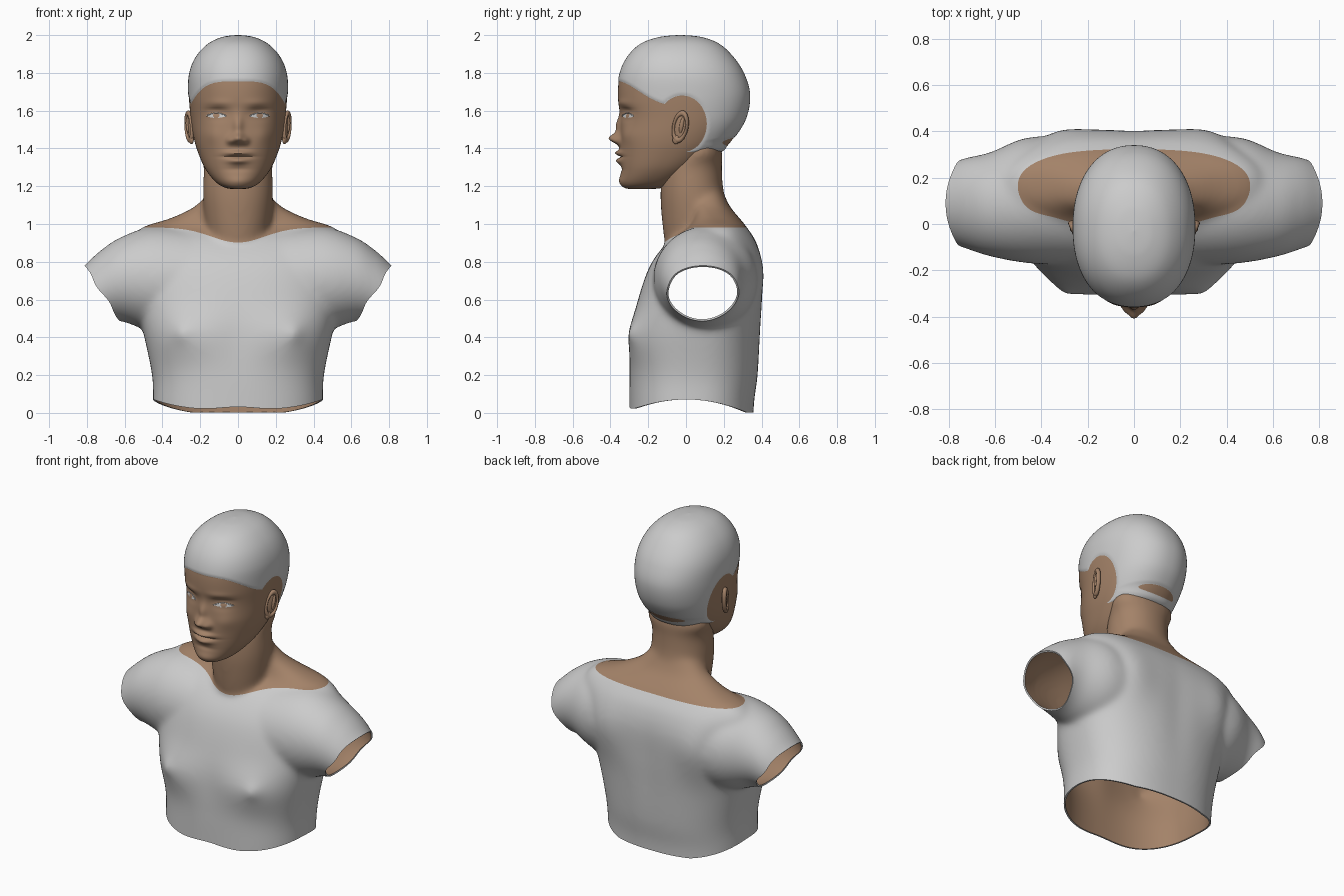
import bpy
import bmesh
from math import sin, cos, pi, exp, hypot
from mathutils import Matrix, Vector

cube = bpy.data.objects.get("Cube")
if cube:
    bpy.data.objects.remove(cube)


def material(name, rgb):
    m = bpy.data.materials.new(name)
    m.use_nodes = True
    m.diffuse_color = (*rgb, 1)
    node = next(n for n in m.node_tree.nodes if n.type == 'BSDF_PRINCIPLED')
    node.inputs["Base Color"].default_value = (*rgb, 1)
    node.inputs["Roughness"].default_value = 0.7
    return m


CLOTH = material("light grey cloth", (0.6, 0.6, 0.6))
SKIN = material("brown skin", (0.37, 0.225, 0.14))
EYE = material("eye white", (0.64, 0.64, 0.64))


def smooth_path(keys, steps):
    """Catmull-Rom interpolation through the key rows."""
    rows = [Vector(k) for k in keys]
    out = []
    for i in range(len(rows) - 1):
        p0, p1, p2 = rows[max(i - 1, 0)], rows[i], rows[i + 1]
        p3 = rows[min(i + 2, len(rows) - 1)]
        for s in range(steps):
            t = s / steps
            out.append(p1 + 0.5 * t * (p2 - p0 + t * (2 * p0 - 5 * p1 + 4 * p2 - p3
                                                      + t * (3 * (p1 - p2) + p3 - p0))))
    return out + [rows[-1]]


def spow(v, e):
    return abs(v) ** e * (1 if v > 0 else -1)


def loft(bm, keys, steps, sides, power, place, shape=None):
    """Skin superellipse rings; each key is (t, y low, y high, b low, b high)."""
    rings = []
    for t, y0, y1, b0, b1 in smooth_path(keys, steps):
        ring = []
        for k in range(sides):
            a = 2 * pi * k / sides
            y = (y0 + y1) / 2 + (y1 - y0) / 2 * spow(sin(a), 2 / power)
            b = (b0 + b1) / 2 + (b1 - b0) / 2 * spow(cos(a), 2 / power)
            co = Vector(place(t, y, b))
            if shape:
                co.y += shape(co, sin(a))
            ring.append(bm.verts.new(co))
        rings.append(ring)
    for r, q in zip(rings, rings[1:]):
        for k in range(sides):
            j = (k + 1) % sides
            bm.faces.new((r[k], r[j], q[j], q[k]))
    bm.faces.new(rings[0])
    bm.faces.new(rings[-1])


def upright(rows):
    return [(z, y0, y1, -w, w) for z, y0, y1, w in rows]


def vertical(t, y, b):
    return b, y, t


def bumps(specs, co):
    """Sum of soft mirrored bumps: (x, z, width, height, amount)."""
    return sum(m * exp(-((abs(co.x) - x) / w) ** 2 - ((co.z - z) / h) ** 2)
               for x, z, w, h, m in specs)


def cut(bm, field):
    """Split faces along the zero line of a field."""
    val = {v: field(v.co) or 1e-9 for v in bm.verts}
    new = set()
    for e in list(bm.edges):
        a, b = e.verts
        if val[a] * val[b] < 0:
            new.add(bmesh.utils.edge_split(e, a, val[a] / (val[a] - val[b]))[1])
    for f in list(bm.faces):
        hit = [v for v in f.verts if v in new]
        if len(hit) == 2:
            bmesh.utils.face_split(f, hit[0], hit[1])


def trim(bm, field):
    cut(bm, field)
    gone = [f for f in bm.faces if field(f.calc_center_median()) < 0]
    bmesh.ops.delete(bm, geom=gone, context='FACES')


def make_object(name, bm, mats):
    bmesh.ops.recalc_face_normals(bm, faces=bm.faces)
    me = bpy.data.meshes.new(name)
    bm.to_mesh(me)
    bm.free()
    ob = bpy.data.objects.new(name, me)
    bpy.context.collection.objects.link(ob)
    for m in mats:
        me.materials.append(m)
    return ob


def activate(ob):
    bpy.ops.object.select_all(action='DESELECT')
    ob.select_set(True)
    bpy.context.view_layer.objects.active = ob


def modify(ob, kind, **settings):
    activate(ob)
    mod = ob.modifiers.new(kind.lower(), kind)
    for key, value in settings.items():
        setattr(mod, key, value)
    bpy.ops.object.modifier_apply(modifier=mod.name)


# Torso, neck and sleeves, fused into one skin
TORSO = [(-0.1, -0.3, 0.355, 0.45), (0.05, -0.3, 0.36, 0.45), (0.2, -0.3, 0.38, 0.455),
         (0.42, -0.3, 0.395, 0.5), (0.6, -0.255, 0.405, 0.54), (0.78, -0.19, 0.405, 0.56),
         (0.9, -0.1, 0.375, 0.58), (0.98, 0.005, 0.325, 0.51), (1.03, 0.03, 0.285, 0.36),
         (1.09, 0.03, 0.235, 0.235), (1.17, 0.03, 0.195, 0.15)]
NECK = [(0.8, -0.09, 0.2, 0.13), (0.92, -0.115, 0.24, 0.16), (1.05, -0.13, 0.24, 0.18),
        (1.17, -0.135, 0.2, 0.185), (1.3, -0.12, 0.19, 0.182), (1.38, -0.05, 0.192, 0.2),
        (1.46, -0.03, 0.16, 0.17)]
SLEEVE = [(0.2, -0.18, 0.37, 0.4, 0.97), (0.45, -0.17, 0.375, 0.43, 0.985),
          (0.62, -0.14, 0.31, 0.485, 0.93), (0.73, -0.105, 0.285, 0.48, 0.858),
          (0.82, -0.075, 0.255, 0.44, 0.775), (0.97, -0.04, 0.23, 0.36, 0.64)]
CHEST = [(0.29, 0.41, 0.14, 0.12, 0.032), (0.3, 0.42, 0.04, 0.04, 0.02),
         (0, 0.4, 0.09, 0.15, -0.01)]
BLADES = [(0.34, 0.72, 0.14, 0.17, 0.035), (0, 0.6, 0.08, 0.3, -0.008)]


def torso_shape(co, side):
    return -bumps(CHEST, co) if side < -0.2 else bumps(BLADES, co) if side > 0.2 else 0


bm = bmesh.new()
loft(bm, upright(TORSO), 8, 96, 2.4, vertical, torso_shape)
loft(bm, upright(NECK), 8, 96, 2.1, vertical)
for s in (1, -1):
    loft(bm, SLEEVE, 8, 64, 2, lambda t, y, b: (s * t, y, b))
body = make_object("shirt_and_neck", bm, [CLOTH, SKIN])
modify(body, 'REMESH', mode='VOXEL', voxel_size=0.013)
modify(body, 'SMOOTH', factor=0.5, iterations=24)


def hem(p):
    front = 0.02 * exp(-(p.x / 0.15) ** 2) if p.y < 0 else 0
    return p.z - 0.068 * max(0, 1 - (p.y / 0.32) ** 2) - front - 0.003


def cuff(p):
    if abs(p.x) < 0.7 and (abs(p.x) < 0.55 or p.z < 0.4):
        return 1
    return 0.548 * (p.z - 0.49) - 0.836 * (abs(p.x) - 0.625) + 0.006 * sin(p.z * 40)


def neckline(p):
    dip = 0.08 * exp(-(p.x / 0.2) ** 2) if p.y < 0.1 else 0
    return p.z - 0.982 + dip


bm = bmesh.new()
bm.from_mesh(body.data)
trim(bm, hem)
trim(bm, cuff)
cut(bm, neckline)
for f in bm.faces:
    f.material_index = int(neckline(f.calc_center_median()) > 0)
bm.to_mesh(body.data)
bm.free()
modify(body, 'SOLIDIFY', thickness=0.01, offset=-1, material_offset=1)

# Head with face relief and close cap
HEAD = [(1.185, -0.27, -0.22, 0), (1.19, -0.32, -0.13, 0.06), (1.22, -0.343, -0.04, 0.115),
        (1.29, -0.345, 0.07, 0.172), (1.38, -0.35, 0.185, 0.212), (1.46, -0.35, 0.255, 0.235),
        (1.56, -0.347, 0.315, 0.25), (1.68, -0.36, 0.336, 0.26), (1.79, -0.35, 0.307, 0.256),
        (1.88, -0.31, 0.25, 0.222), (1.95, -0.24, 0.175, 0.158), (1.986, -0.14, 0.08, 0.082),
        (1.997, -0.03, -0.03, 0)]
FACE = [(0, 1.452, 0.034, 0.028, 0.055), (0, 1.52, 0.026, 0.05, 0.024),
        (0.04, 1.44, 0.02, 0.02, 0.02), (0.11, 1.585, 0.055, 0.032, -0.024),
        (0.115, 1.575, 0.045, 0.018, 0.012), (0.115, 1.605, 0.05, 0.005, -0.005),
        (0.1, 1.64, 0.07, 0.02, 0.006), (0, 1.376, 0.06, 0.014, 0.026),
        (0, 1.334, 0.052, 0.016, 0.024), (0, 1.355, 0.07, 0.005, -0.013),
        (0, 1.29, 0.06, 0.014, -0.006), (0, 1.225, 0.06, 0.03, 0.01),
        (0.14, 1.47, 0.05, 0.05, 0.01)]


def oval(u, v, ru, rv):
    return hypot(u / ru, v / rv) - 1


def cap(p):
    """Positive where the cap covers the head."""
    edge = 1.755 - 0.05 * (p.x / 0.2) ** 4 if p.y < -0.02 else 1.38
    nape = oval(p.x, p.z - 1.435, 0.13, 0.022) if p.y > 0 else 1
    return min(p.z - edge, 0.13 * oval(p.y + 0.02, p.z - 1.53, 0.13, 0.15), 0.02 * nape)


def eye(p):
    """Positive on the visible white of each eye."""
    if p.y > -0.1:
        return -1
    u, v = abs(p.x) - 0.115, p.z - 1.574
    return min(-oval(u, v, 0.048, 0.013), oval(u, v, 0.017, 0.017))


bm = bmesh.new()
loft(bm, upright(HEAD), 15, 192, 2.2, vertical,
     lambda co, side: -bumps(FACE, co) if side < -0.1 else 0)
bmesh.ops.remove_doubles(bm, verts=bm.verts, dist=0.0001)
bmesh.ops.recalc_face_normals(bm, faces=bm.faces)
cut(bm, cap)
cut(bm, eye)
for f in bm.faces:
    c = f.calc_center_median()
    f.material_index = 0 if cap(c) > 0 else 2 if eye(c) > 0 else 1
bm.normal_update()
for v, n in [(v, v.normal.copy()) for v in bm.verts]:
    v.co += n * 0.004 * min(1, max(0, cap(v.co) / 0.012))
head = make_object("head_and_cap", bm, [CLOTH, SKIN, EYE])
parts = [body, head]

# Eyelashes: a thin pale arc laid over each upper lid
for side, s in (("left", 1), ("right", -1)):
    curve = bpy.data.curves.new(side + "_eyelash", 'CURVE')
    curve.dimensions = '3D'
    curve.bevel_depth = 0.0025
    line = curve.splines.new('POLY')
    line.points.add(8)
    for k, point in enumerate(line.points):
        u = k / 4 - 1
        spot = Vector((s * (0.115 + 0.052 * u), -1, 1.572 + 0.016 * (1 - u * u)))
        hit = head.ray_cast(spot, Vector((0, 1, 0)))[1]
        point.co = (hit.x, hit.y - 0.004, hit.z, 1)
    curve.materials.append(EYE)
    bpy.context.collection.objects.link(bpy.data.objects.new(side + "_eyelash", curve))

# Ears: a rolled rim around a shallow bowl, with a fold and a lobe
for side, s in (("left", 1), ("right", -1)):
    base = (Matrix.Translation((s * 0.257, -0.03, 1.515)) @ Matrix.Rotation(-0.4 * s, 4, 'Z')
            @ Matrix.Rotation(-0.2, 4, 'X'))
    bpy.ops.mesh.primitive_torus_add(major_radius=0.06, minor_radius=0.013,
                                     major_segments=40, minor_segments=12)
    rim = bpy.context.object
    rim.matrix_world = base @ Matrix.Rotation(pi / 2, 4, 'Y') @ Matrix.Diagonal((1.2, 0.62, 1, 1))
    rim.name = side + "_ear_rim"
    parts.append(rim)
    for label, spot, size in (("bowl", (-0.006 * s, 0, 0), (0.014, 0.04, 0.075)),
                              ("fold", (0.003 * s, 0.008, 0.01), (0.013, 0.012, 0.045)),
                              ("lobe", (0, -0.01, -0.072), (0.012, 0.02, 0.024))):
        bpy.ops.mesh.primitive_uv_sphere_add(segments=24, ring_count=14, radius=1)
        ob = bpy.context.object
        ob.matrix_world = base @ Matrix.Translation(spot) @ Matrix.Diagonal((*size, 1))
        ob.name = side + "_ear_" + label
        parts.append(ob)

for ob in parts:
    if not ob.data.materials:
        ob.data.materials.append(SKIN)
    activate(ob)
    bpy.ops.object.shade_smooth_by_angle(angle=0.9)
